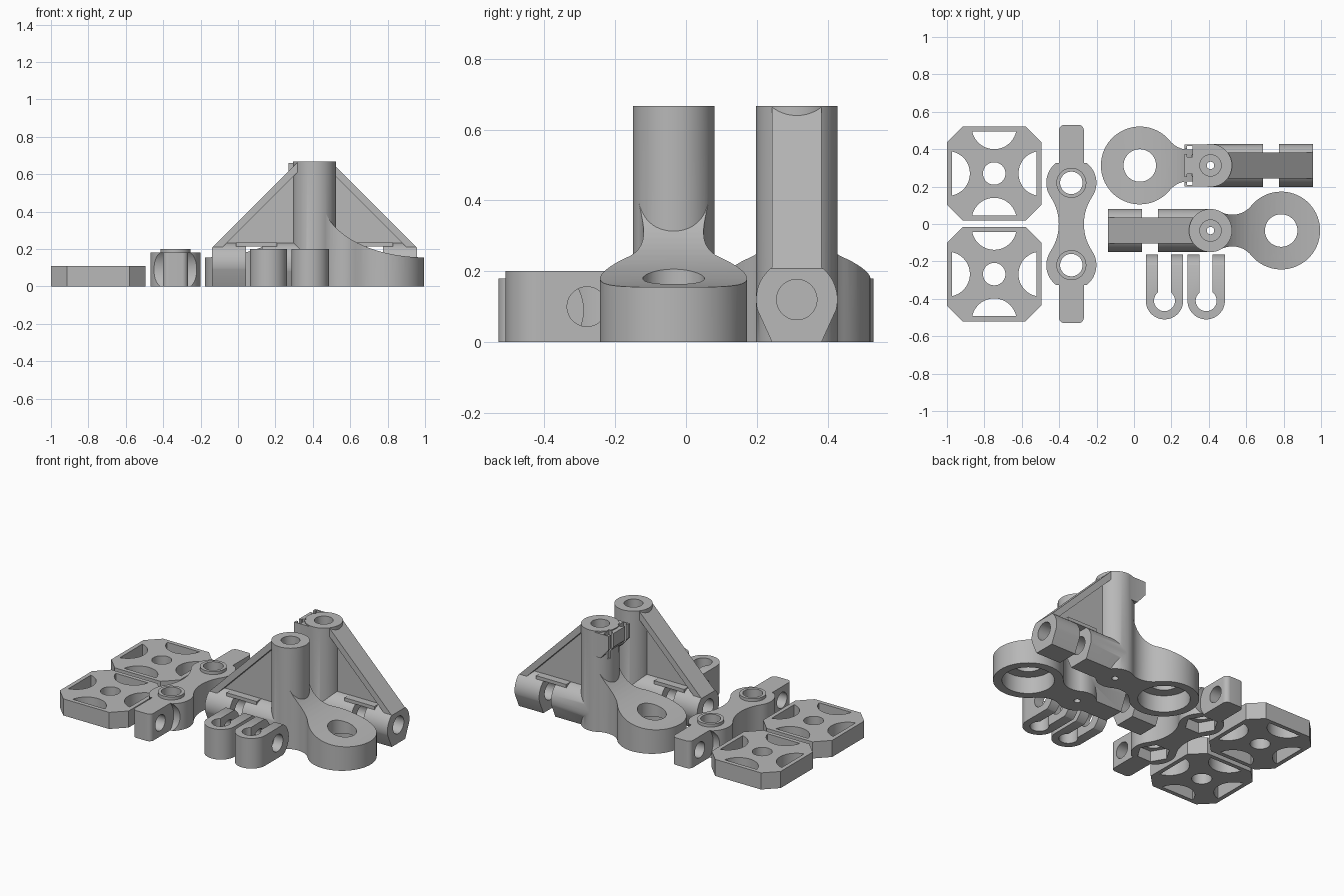
import bpy, bmesh
from math import pi, sin, cos, atan2, sqrt, radians
from mathutils import Matrix

cube = bpy.data.objects.get("Cube")
if cube:
    bpy.data.objects.remove(cube, do_unlink=True)

grey = bpy.data.materials.new("plain grey")
grey.use_nodes = True
GREY = (0.48, 0.48, 0.48, 1)
grey.diffuse_color = GREY
grey.node_tree.nodes["Principled BSDF"].inputs["Base Color"].default_value = GREY


def arc(cx, cy, r, a0, a1, n=24):
    """Points on an arc, without the last one."""
    return [(cx + r * cos(a0 + (a1 - a0) * i / n), cy + r * sin(a0 + (a1 - a0) * i / n))
            for i in range(n)]


def circle(cx, cy, r, n=64):
    return arc(cx, cy, r, 0, 2 * pi, n)


def rect(x0, y0, x1, y1):
    return [(x0, y0), (x1, y0), (x1, y1), (x0, y1)]


def prism(name, pts, lo, hi, axis="z"):
    """Extrude a profile along an axis."""
    place = {"x": lambda p, h: (h, p[0], p[1]),
             "y": lambda p, h: (p[0], h, p[1]),
             "z": lambda p, h: (p[0], p[1], h)}[axis]
    bm = bmesh.new()
    face = bm.faces.new([bm.verts.new(place(p, lo)) for p in pts])
    ext = bmesh.ops.extrude_face_region(bm, geom=[face])
    verts = [g for g in ext["geom"] if isinstance(g, bmesh.types.BMVert)]
    bmesh.ops.translate(bm, verts=verts, vec=place((0, 0), hi - lo))
    bmesh.ops.recalc_face_normals(bm, faces=bm.faces)
    me = bpy.data.meshes.new(name)
    bm.to_mesh(me)
    bm.free()
    me.materials.append(grey)
    ob = bpy.data.objects.new(name, me)
    bpy.context.collection.objects.link(ob)
    return ob


def combine(ob, other, op):
    """Boolean with a helper solid, which is then removed."""
    mod = ob.modifiers.new("bool", "BOOLEAN")
    mod.operation, mod.solver, mod.object = op, "EXACT", other
    bpy.context.view_layer.objects.active = ob
    bpy.ops.object.modifier_apply(modifier=mod.name)
    bpy.data.objects.remove(other, do_unlink=True)


def cut(ob, *args):
    combine(ob, prism("cutter", *args), "DIFFERENCE")


def add(ob, *args):
    combine(ob, prism("addition", *args), "UNION")


def keep(ob, *args):
    combine(ob, prism("limit", *args), "INTERSECT")


def finish(ob, x=0, y=0, turn=0):
    ob.data.transform(Matrix.Translation((x, y, 0)) @ Matrix.Rotation(turn, 4, "Z"))
    bpy.ops.object.select_all(action="DESELECT")
    ob.select_set(True)
    bpy.context.view_layer.objects.active = ob
    bpy.ops.object.shade_smooth_by_angle(angle=radians(30))


def dumbbell(r1, r2, d, f):
    """Outline of two circles on the x axis joined by concave fillets."""
    a = ((r1 + f) ** 2 - (r2 + f) ** 2 + d * d) / (2 * d)
    h = sqrt((r1 + f) ** 2 - a * a)
    t1, t2 = atan2(h, a), atan2(h, a - d)
    return (arc(0, 0, r1, t1, 2 * pi - t1, 40)
            + arc(a, -h, f, atan2(h, -a), atan2(h, d - a), 16)
            + arc(d, 0, r2, -t2, t2, 56)
            + arc(a, h, f, atan2(-h, d - a), atan2(-h, -a), 16))


# square plates with a centre hole and four half-round openings
def plate(name, y):
    s, c = 0.2525, 0.168
    ob = prism(name, [(c, -s), (s, -c), (s, c), (c, s), (-c, s), (-s, c), (-s, -c), (-c, -s)], 0, 0.11)
    cut(ob, circle(0, 0, 0.06), -1, 1)
    half = sqrt(0.12 ** 2 - 0.025 ** 2)
    t = atan2(half, 0.025)
    for k in range(4):
        seg = arc(-0.25, 0, 0.12, -t, t, 32) + [(-0.225, half)]
        q = k * pi / 2
        cut(ob, [(px * cos(q) - py * sin(q), px * sin(q) + py * cos(q)) for px, py in seg], -1, 1)
    finish(ob, -0.7475, y)


plate("plate_back", 0.27)
plate("plate_front", -0.268)

# double-ring link bar with hinge tabs at both ends
link = prism("link_bar", [(y, x - 0.22) for x, y in dumbbell(0.134, 0.134, 0.44, 0.262)], 0, 0.18)
for s in (-1, 1):
    for side in (-1, 1):
        edge = sorted((side * 0.067, side * 0.3))
        cut(link, circle(s * 0.42, 0.09, 0.13), *edge, "x")
for s in (-1, 1):
    tab = (arc(0.037, 0.5, 0.03, 0, pi / 2, 8) + [(0.037, 0.53)]
           + arc(-0.037, 0.5, 0.03, pi / 2, pi, 8) + [(-0.067, 0.5), (-0.067, 0.25), (0.067, 0.25)])
    add(link, [(x, s * y) for x, y in tab], 0, 0.18)
    add(link, circle(0, s * 0.22, 0.08), 0.1, 0.2)
    cut(link, circle(0, s * 0.22, 0.06), -1, 1)
    cut(link, circle(0, s * 0.22, 0.1, 6), -1, 0.07)
    cut(link, circle(s * 0.43, 0.09, 0.052), -1, 1, "x")
finish(link, -0.335, 0)


# U-shaped clamps with a cross hole through both jaws
def clamp(name, x):
    ob = prism(name, arc(0, -0.41, 0.1, pi, 2 * pi) + [(0.1, -0.41), (0.1, -0.1), (-0.1, -0.1)], 0, 0.2)
    keep(ob, arc(-0.28, 0.1, 0.117, -pi / 2, pi / 2, 40) + [(-0.28, 0.217), (-0.6, 0.217), (-0.6, -0.017)],
         -1, 1, "x")
    cut(ob, circle(0, -0.41, 0.056), -1, 1)
    cut(ob, rect(-0.035, -0.41, 0.035, 0), -1, 1)
    cut(ob, circle(-0.28, 0.1, 0.056), -1, 1, "x")
    finish(ob, x, 0)


clamp("clamp_right", 0.163)
clamp("clamp_left", 0.386)


# braced column brackets with a hinge arm and a swept ring foot
def bracket(name, x, y, turn, clip):
    # hinge arm with slot, diagonal brace and web
    ob = prism(name, arc(0, 0.12, 0.115, -0.26, pi + 0.26, 48) + [(-0.111, 0.09), (-0.07, 0), (0.07, 0)],
               0, 0.547, "x")
    cut(ob, rect(0.28, -1, 0.367, 1), -1, 1)
    add(ob, rect(0.2, 0.212, 0.42, 0.234), -0.07, 0.07, "y")
    add(ob, [(0, 0.8), (0, 0.7), (0.52, 0.18), (0.546, 0.18), (0.546, 0.26)], -0.07, 0.07, "y")
    add(ob, [(0, 0.71), (0.49, 0.22), (0, 0.22)], -0.02, 0.02, "y")
    cut(ob, [(-0.1, 0.664), (0.091, 0.664), (0.7, 0.055), (0.7, 0.9), (-0.1, 0.9)], -1, 1, "y")
    cut(ob, circle(0, 0.12, 0.057), 0.2, 1, "x")
    # upright column
    add(ob, circle(0, 0, 0.115, 72), 0, 0.667)
    # ring foot swept up into the column
    foot = prism("foot", [(-px, py) for px, py in dumbbell(0.1145, 0.208, 0.378, 0.13)], 0, 0.5)
    sweep = [(-0.59 + 0.545 * sin(t), 0.155 + 0.31 * (1 - cos(t))) for t in [i * pi / 48 for i in range(25)]]
    keep(foot, [(0.01, -0.1), (-0.7, -0.1), (-0.7, 0.155)] + sweep + [(0.01, 0.465)], -1, 1, "y")
    combine(ob, foot, "UNION")
    # notched block at the column top
    if clip:
        add(ob, [(-0.14, 0.66), (-0.14, 0.57), (-0.08, 0.5), (0, 0.5), (0, 0.66)], -0.112, 0.112, "y")
        for s in (-0.075, 0.075):
            cut(ob, rect(-0.2, s - 0.014, -0.115, s + 0.014), 0.48, 1)
            cut(ob, rect(-0.125, s - 0.03, -0.095, s + 0.03), 0.48, 1)
    # bores
    cut(ob, circle(0, 0, 0.057), 0.12, 1)
    cut(ob, circle(0, 0, 0.02, 24), -1, 1)
    cut(ob, circle(-0.378, 0, 0.087), -1, 1)
    cut(ob, circle(-0.378, 0, 0.155), -1, 0.11)
    finish(ob, x, y, turn)


bracket("bracket_back", 0.409, 0.313, 0, True)
bracket("bracket_front", 0.409, -0.035, pi, False)
